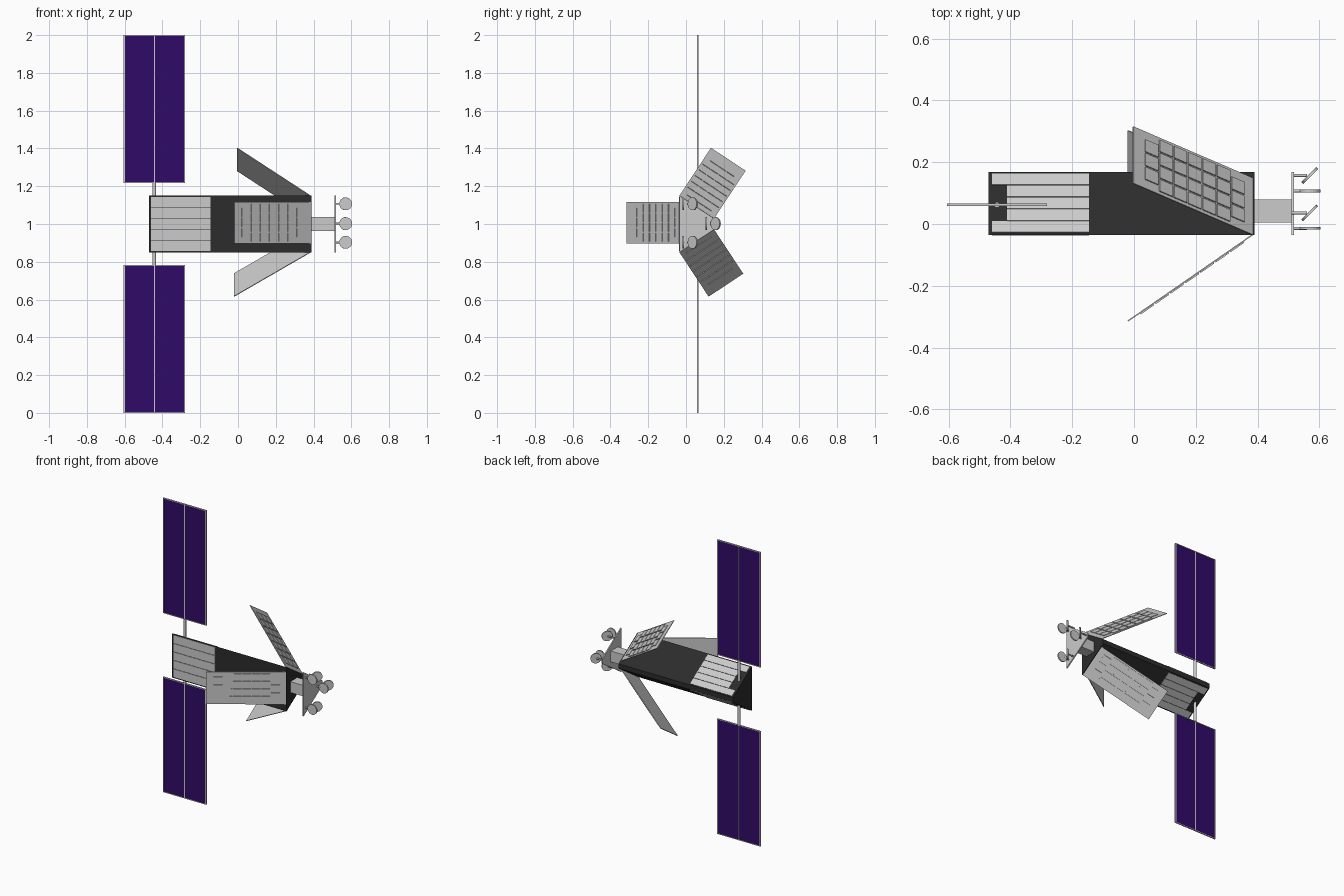
import bpy, bmesh, math
from mathutils import Vector, Matrix

if "Cube" in bpy.data.objects:
    bpy.data.objects.remove(bpy.data.objects["Cube"])

V = Vector


def material(name, rgb):
    m = bpy.data.materials.new(name)
    m.diffuse_color = (*rgb, 1)
    m.use_nodes = True
    m.node_tree.nodes["Principled BSDF"].inputs["Base Color"].default_value = m.diffuse_color
    return m


DARK = material("dark_hull", (0.025, 0.025, 0.025))
PURPLE = material("solar_purple", (0.03, 0.003, 0.14))


def finish(name, bm, mat=None):
    bmesh.ops.recalc_face_normals(bm, faces=bm.faces)
    me = bpy.data.meshes.new(name)
    bm.to_mesh(me)
    bm.free()
    ob = bpy.data.objects.new(name, me)
    bpy.context.collection.objects.link(ob)
    if mat:
        me.materials.append(mat)
    return ob


def add_box(bm, lo, hi, frame=Matrix()):
    lo, hi = V(lo), V(hi)
    size = hi - lo
    m = frame @ Matrix.Translation((lo + hi) / 2) @ Matrix.Diagonal((*size, 1))
    bmesh.ops.create_cube(bm, size=1, matrix=m)


def boxes(name, items, frame=Matrix(), mat=None):
    bm = bmesh.new()
    for lo, hi in items:
        add_box(bm, lo, hi, frame)
    return finish(name, bm, mat)


def make_frame(origin, u, v, n):
    m = Matrix((u, v, n)).transposed().to_4x4()
    m.translation = origin
    return m


def prism(name, pts, x0, x1, mat=None):
    bm = bmesh.new()
    f = bm.faces.new([bm.verts.new((x0, y, z)) for y, z in pts])
    r = bmesh.ops.extrude_face_region(bm, geom=[f])
    vs = [e for e in r["geom"] if isinstance(e, bmesh.types.BMVert)]
    bmesh.ops.translate(bm, verts=vs, vec=(x1 - x0, 0, 0))
    return finish(name, bm, mat)


# Triangular hull with a narrow blunt rear edge, and the antenna plate of the same outline
section = [(-0.035, 0.85), (0.168, 0.984), (0.168, 1.016), (-0.035, 1.15)]
prism("hull", section, -0.47, 0.39, DARK)
prism("antenna_plate", section, 0.51, 0.518)
boxes("neck", [((0.38, 0.005, 0.963), (0.512, 0.08, 1.037))])

# Three hull sides: name, hinge corner, across direction, width, splay angle, wing start
slope = math.atan2(0.134, 0.203)
c, s = math.cos(slope), math.sin(slope)
sides = [
    ("front", V((0, -0.035, 0.85)), V((0, 0, 1)), V((0, -1, 0)), 0.30, 34.7, 0.047),
    ("upper", V((0, -0.035, 1.15)), V((0, c, -s)), V((0, s, c)), 0.243, 38.0, 0.0),
    ("lower", V((0, -0.035, 0.85)), V((0, c, s)), V((0, s, -c)), 0.243, 34.7, 0.0),
]

WING_L, WING_W = 0.492, 0.22
for name, corner, across, out, width, splay, start in sides:
    # Radiator strips lying on the hull side; slanted sides leave a bay at the mast
    fr = make_frame(corner, V((1, 0, 0)), across, out)
    a, pitch = 0.008, (width - 0.012) / 5
    strips = []
    for i in range(5):
        x0 = -0.41 if name != "front" and 0 < i < 4 else -0.46
        strips.append(((x0, a + i * pitch, -0.002),
                       (-0.145, a + (i + 1) * pitch - 0.003, 0.003)))
    boxes(name + "_radiator_strips", strips, fr)

    # Splayed antenna wing hinged at the forward end
    t = math.radians(splay)
    u = V((-math.cos(t), 0, 0)) + out * math.sin(t)
    n = V((math.sin(t), 0, 0)) + out * math.cos(t)
    fr = make_frame(corner + V((0.385, 0, 0)) + across * start, u, across, n)
    boxes(name + "_wing", [((0, 0, -0.003), (WING_L, WING_W, 0.001))], fr)

    # Raised tiles: seven columns, the end columns with three tiles instead of four
    tiles, cw = [], 0.059
    for col in range(7):
        rows = 3 if col in (0, 6) else 4
        v0, v1 = (0.03, 0.19) if rows == 3 else (0.008, 0.212)
        rh = (v1 - v0) / rows
        u0 = 0.035 + col * cw
        for r in range(rows):
            tiles.append(((u0 + 0.003, v0 + r * rh + 0.003, 0.0),
                          (u0 + cw - 0.003, v0 + (r + 1) * rh - 0.003, 0.005)))
    boxes(name + "_wing_tiles", tiles, fr)


# Dishes: a tilted and an upright disc on short posts at each plate corner
def disc(bm, centre, normal, radius, depth):
    rot = V(normal).to_track_quat('Z', 'Y').to_matrix().to_4x4()
    bmesh.ops.create_cone(bm, cap_ends=True, segments=24, radius1=radius, radius2=radius,
                          depth=depth, matrix=Matrix.Translation(centre) @ rot)


for name, y, z in (("upper", 0.036, 1.107), ("rear", 0.157, 1.002), ("lower", 0.036, 0.903)):
    bm = bmesh.new()
    disc(bm, (0.568, y, z), (1, -1, 0), 0.034, 0.009)
    disc(bm, (0.57, y - 0.05, z), (0, 1, 0), 0.034, 0.009)
    for py in (y, y - 0.05):
        disc(bm, (0.535, py, z), (1, 0, 0), 0.005, 0.05)
    finish(name + "_dishes", bm)

# Solar arrays, mirrored about mid height
Y = 0.062
for name, k in (("upper", 1), ("lower", -1)):
    fr = Matrix.Translation((-0.443, Y, 1)) @ Matrix.Diagonal((1, 1, k, 1))
    cells = [((x0, -0.002, 0.222), (x0 + 0.154, 0.002, 0.996)) for x0 in (-0.157, 0.003)]
    boxes(name + "_solar_cells", cells, fr, PURPLE)
    rails = [((x - 0.003, -0.004, 0.217), (x + 0.003, 0.004, 1.0)) for x in (-0.159, 0, 0.159)]
    rails += [((-0.162, -0.004, z), (0.162, 0.004, z + 0.005)) for z in (0.217, 0.995)]
    boxes(name + "_solar_frame", rails, fr)
    bm = bmesh.new()
    disc(bm, (-0.443, Y, 1 + k * 0.135), (0, 0, 1), 0.009, 0.17)
    finish(name + "_solar_mast", bm)
